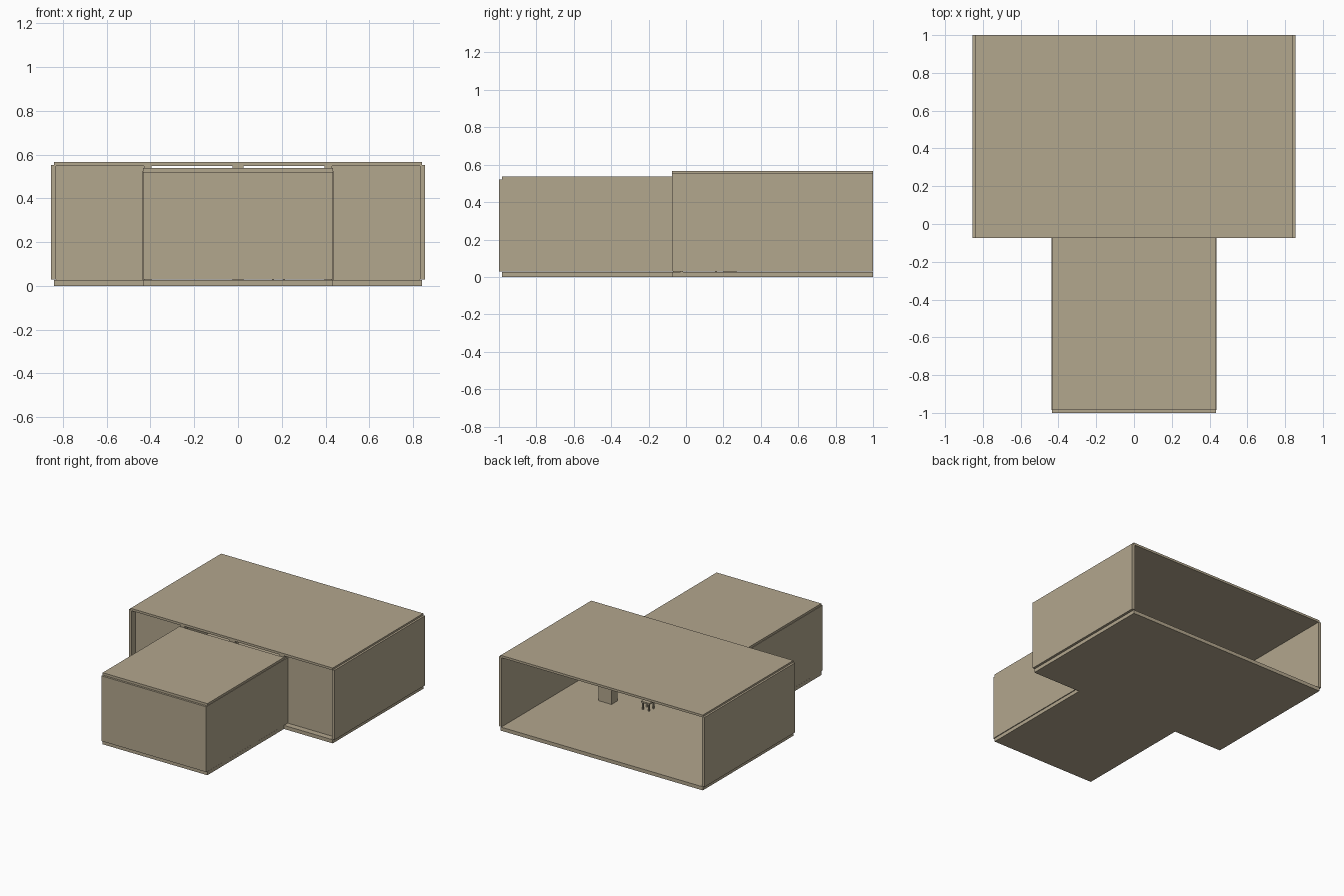
import bpy
import bmesh
from mathutils import Vector

cube = bpy.data.objects.get("Cube")
if cube:
    bpy.data.objects.remove(cube, do_unlink=True)

tan = bpy.data.materials.new("tan board")
tan.use_nodes = True
tan.diffuse_color = (0.45, 0.385, 0.27, 1)
tan.node_tree.nodes["Principled BSDF"].inputs["Base Color"].default_value = tan.diffuse_color


def finish(name, bm):
    bmesh.ops.recalc_face_normals(bm, faces=bm.faces)
    mesh = bpy.data.meshes.new(name)
    bm.to_mesh(mesh)
    bm.free()
    mesh.materials.append(tan)
    obj = bpy.data.objects.new(name, mesh)
    bpy.context.collection.objects.link(obj)
    return obj


def box(name, xs, ys, zs):
    """Board between the given limits on each axis."""
    bm = bmesh.new()
    bmesh.ops.create_cube(bm, size=1)
    low, high = (Vector(p) for p in zip(xs, ys, zs))
    for v in bm.verts:
        v.co = (low + high) / 2 + v.co * (high - low)
    return finish(name, bm)


def pair(name, xs, ys, zs):
    """Board on the left and its mirror on the right."""
    box("left_" + name, xs, ys, zs)
    box("right_" + name, (-xs[1], -xs[0]), ys, zs)


FRONT, BACK = -0.075, 1.0   # depth of the wide section
WING = 0.435                # half width of the narrow section

# One T-shaped floor slab under both sections
outline = [(WING, -0.985), (WING, FRONT), (0.84, FRONT), (0.84, BACK)]
outline += [(-x, y) for x, y in reversed(outline)]
bm = bmesh.new()
base = bm.faces.new([bm.verts.new((x, y, 0)) for x, y in outline])
top = bmesh.ops.extrude_face_region(bm, geom=[base])["geom"]
bmesh.ops.translate(bm, vec=(0, 0, 0.027),
                    verts=[g for g in top if isinstance(g, bmesh.types.BMVert)])
finish("floor", bm)

# Wide section, open at the back
box("wide_roof", (-0.84, 0.84), (FRONT, BACK), (0.549, 0.566))
pair("wide_side", (0.832, 0.855), (FRONT, BACK), (0.03, 0.553))
pair("front_wall", (WING - 0.005, 0.832), (-0.03, -0.015), (0.027, 0.549))

# Narrow section in front
box("narrow_roof", (-WING, WING), (-0.985, FRONT), (0.52, 0.538))
pair("narrow_side", (WING - 0.012, WING + 0.003), (-0.985, FRONT + 0.05), (0.03, 0.522))
box("narrow_front", (-WING, WING), (-1.0, -0.985), (0.03, 0.52))

# Posts holding the wide roof where the sections meet
pair("post", (0.395, 0.43), (-0.07, -0.03), (0.027, 0.549))
box("middle_post", (-0.025, 0.025), (-0.07, -0.03), (0.027, 0.549))

# Small furniture on the floor
box("cabinet", (0.43, 0.54), (0.2, 0.27), (0.027, 0.2))
box("stool_seat", (0.15, 0.22), (0.15, 0.22), (0.08, 0.09))
for side, x in (("left", 0.205), ("right", 0.155)):
    for end, y in (("front", 0.155), ("back", 0.205)):
        box(f"stool_leg_{end}_{side}", (x, x + 0.01), (y, y + 0.01), (0.027, 0.08))
